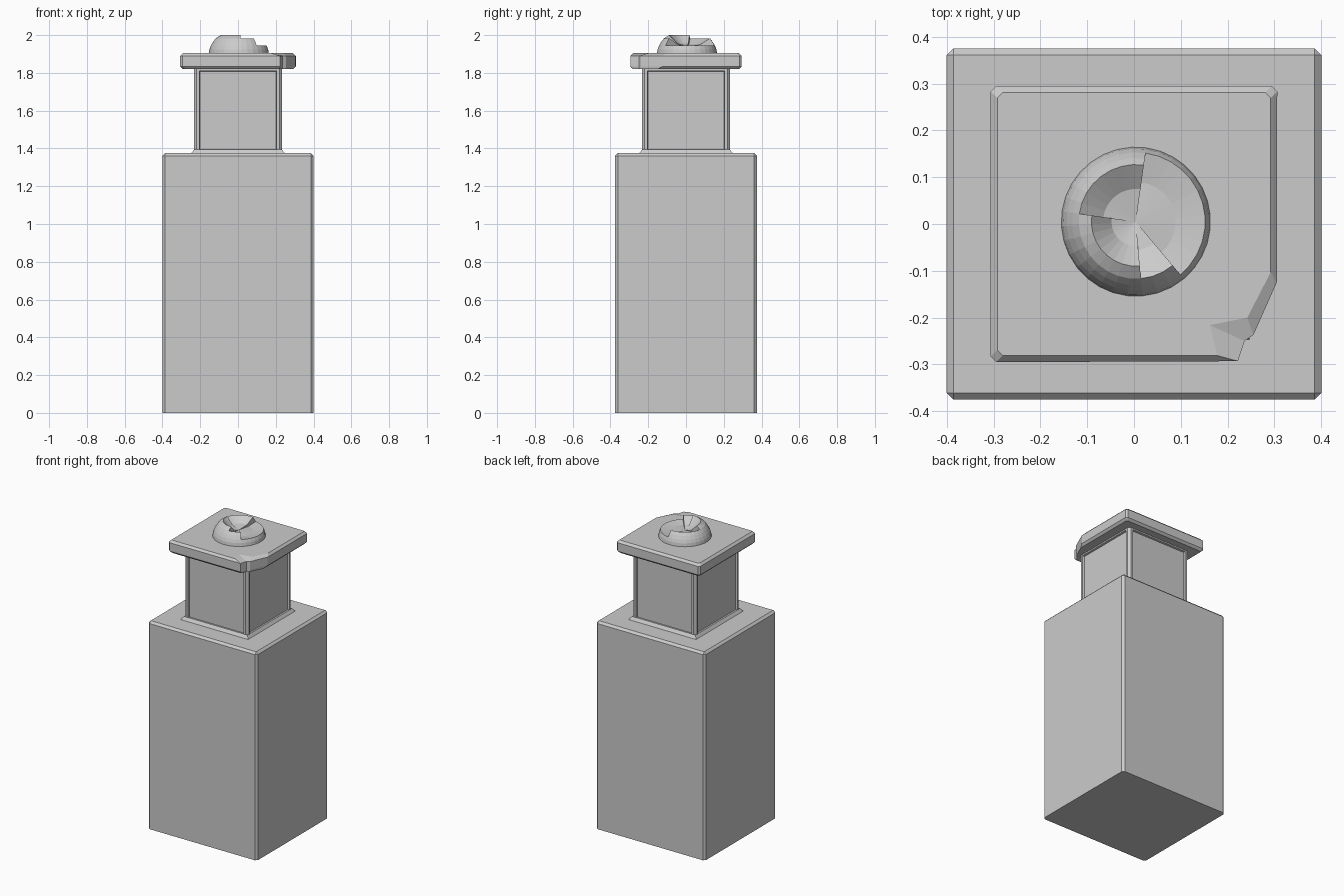
import bpy, bmesh
from math import cos, sin, radians

old = bpy.data.objects.get("Cube")
if old:
    bpy.data.objects.remove(old, do_unlink=True)

stone = bpy.data.materials.new("grey stone")
stone.use_nodes = True
GREY = (0.6, 0.6, 0.6, 1)
stone.diffuse_color = GREY
stone.node_tree.nodes["Principled BSDF"].inputs["Base Color"].default_value = GREY


def finish(bm, name):
    bmesh.ops.recalc_face_normals(bm, faces=bm.faces)
    mesh = bpy.data.meshes.new(name)
    bm.to_mesh(mesh)
    bm.free()
    mesh.materials.append(stone)
    obj = bpy.data.objects.new(name, mesh)
    bpy.context.collection.objects.link(obj)
    return obj


def box(hx, hy, z0, z1):
    bm = bmesh.new()
    bmesh.ops.create_cube(bm, size=1)
    for v in bm.verts:
        v.co = (v.co.x * 2 * hx, v.co.y * 2 * hy, z1 if v.co.z > 0 else z0)
    return bm


def bevel(bm, width, keep):
    edges = [e for e in bm.edges if keep(e)]
    bmesh.ops.bevel(bm, geom=edges, offset=width, segments=1, affect='EDGES')


def upright(e):
    return abs(e.verts[0].co.z - e.verts[1].co.z) > 0.01


def loft(rings):
    """Solid joining rings that have equal point counts."""
    bm = bmesh.new()
    loops = [[bm.verts.new(p) for p in ring] for ring in rings]
    n = len(loops[0])
    for a, b in zip(loops, loops[1:]):
        for i in range(n):
            j = (i + 1) % n
            bm.faces.new((a[i], a[j], b[j], b[i]))
    bm.faces.new(loops[0])
    bm.faces.new(loops[-1])
    return bm


# Pedestal: square foot, bevelled sides and top
bm = box(0.4, 0.375, 0, 1.375)
bevel(bm, 0.014, lambda e: e.verts[0].co.z + e.verts[1].co.z > 0.1)
finish(bm, "pedestal")

# Sloped skirt around the foot of the shaft
bm = box(0.25, 0.25, 1.37, 1.395)
for v in bm.verts:
    if v.co.z > 1.38:
        v.co.x *= 0.93
        v.co.y *= 0.93
finish(bm, "shaft_skirt")

# Shaft with a recessed panel on each side
bm = box(0.233, 0.233, 1.375, 1.825)
bevel(bm, 0.014, upright)
bm.normal_update()
sides = [f for f in bm.faces if abs(f.normal.z) < 0.1 and f.calc_area() > 0.1]
bmesh.ops.inset_individual(bm, faces=sides, thickness=0.02)
bmesh.ops.inset_individual(bm, faces=sides, thickness=0.004, depth=-0.012)
finish(bm, "shaft")


# Cap slab with bevelled rims and a broken front left corner
def cap_ring(z, inset, chip):
    h, c = 0.306 - inset, 0.012
    k = 0.295 - inset
    outline = [(h, k - c), (h - c, k), (c - h, k), (-h, k - c),
               (-h, c - k), (c - h, -k)] + chip
    return [(x, y, z) for x, y in outline]


chip_low = [(0.22, -0.281), (0.235, -0.25), (0.25, -0.24), (0.292, -0.15)]
chip_mid = [(0.222, -0.293), (0.236, -0.25), (0.255, -0.237), (0.305, -0.125)]
chip_top = [(0.178, -0.281), (0.162, -0.216), (0.242, -0.2), (0.292, -0.103)]
finish(loft([cap_ring(1.82, 0.014, chip_low),
             cap_ring(1.834, 0, chip_mid),
             cap_ring(1.89, 0, chip_mid),
             cap_ring(1.904, 0.014, chip_top)]), "chipped_cap")

# Broken dome: wedges of unequal height round a shallow hollow
DOME = [(0.16, 1.9), (0.156, 1.925), (0.148, 1.945), (0.136, 1.965),
        (0.122, 1.983), (0.095, 2.0)]
CENTRE_Z = 1.94


def wedge(name, start, end, levels, inner_r, inner_z):
    profile = DOME[:levels] + [(inner_r, inner_z)]
    steps = max(3, round((end - start) / 11))
    bm = bmesh.new()
    hub = bm.verts.new((0.004, 0.005, CENTRE_Z))
    foot = bm.verts.new((0.004, 0.005, 1.9))
    cols = []
    for s in range(steps + 1):
        a = radians(start + (end - start) * s / steps)
        cols.append([bm.verts.new((0.004 + r * cos(a), 0.005 + r * sin(a), z))
                     for r, z in profile])
    for a, b in zip(cols, cols[1:]):
        for i in range(len(profile) - 1):
            bm.faces.new((a[i], b[i], b[i + 1], a[i + 1]))
        bm.faces.new((a[-1], b[-1], hub))
        bm.faces.new((b[0], a[0], foot))
    for col in (cols[0], cols[-1]):
        bm.faces.new([foot] + col + [hub])
    finish(bm, name)


wedge("dome_low_wedge", -50, 82, 3, 0.085, 1.935)
wedge("dome_back_wedge", 82, 172, 5, 0.07, 1.95)
wedge("dome_tall_wedge", 172, 275, 6, 0.052, 1.955)
wedge("dome_front_wedge", 275, 310, 5, 0.06, 1.95)
